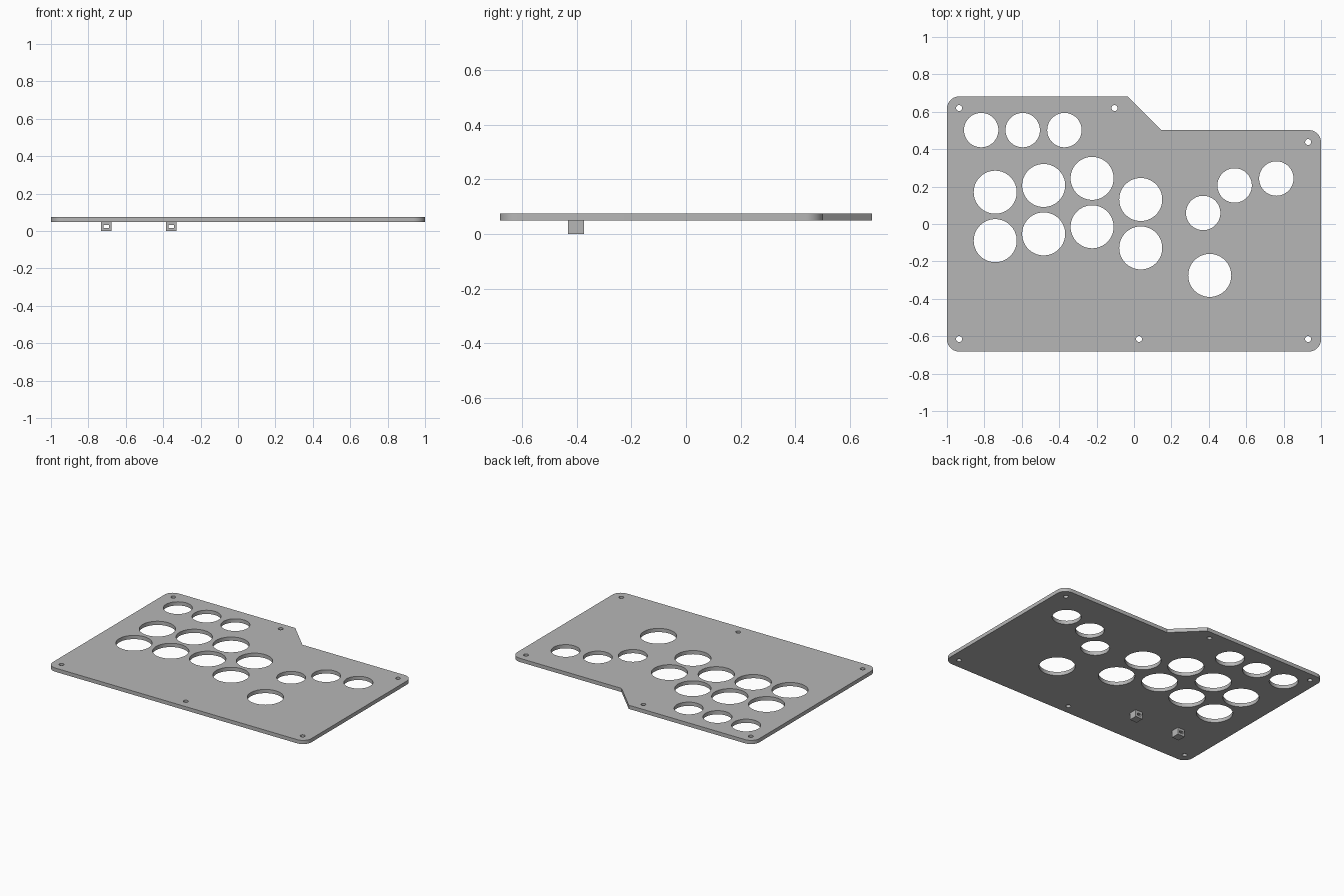
import bpy
import bmesh
from math import cos, sin, pi, radians
from mathutils import Matrix

if "Cube" in bpy.data.objects:
    bpy.data.objects.remove(bpy.data.objects["Cube"])

GREY = (0.47, 0.47, 0.47, 1.0)
grey = bpy.data.materials.new("plain grey")
grey.use_nodes = True
grey.diffuse_color = GREY
grey.node_tree.nodes["Principled BSDF"].inputs["Base Color"].default_value = GREY


def arc(x, y, r, start, end, steps):
    """Points along an arc, angles in degrees."""
    angles = [radians(start + (end - start) * i / steps) for i in range(steps + 1)]
    return [(x + r * cos(a), y + r * sin(a)) for a in angles]


def circle(x, y, r, sides):
    return arc(x, y, r, 0, 360, sides)[:-1]


def rectangle(x, y, w, h):
    return [(x + sx * w / 2, y + sy * h / 2)
            for sx, sy in ((-1, -1), (1, -1), (1, 1), (-1, 1))]


def cut_sheet(name, loops, thickness, matrix):
    """Extrude an outline (first loop) with holes (other loops) into a solid."""
    curve = bpy.data.curves.new(name + "_profile", "CURVE")
    curve.dimensions = "2D"
    curve.fill_mode = "BOTH"
    curve.extrude = thickness / 2
    for loop in loops:
        spline = curve.splines.new("POLY")
        spline.points.add(len(loop) - 1)
        for point, (x, y) in zip(spline.points, loop):
            point.co = (x, y, 0, 1)
        spline.use_cyclic_u = True
    helper = bpy.data.objects.new(name + "_profile", curve)
    bpy.context.collection.objects.link(helper)
    bpy.context.view_layer.update()
    evaluated = helper.evaluated_get(bpy.context.evaluated_depsgraph_get())
    mesh = bpy.data.meshes.new_from_object(evaluated)
    bpy.data.objects.remove(helper)

    bm = bmesh.new()
    bm.from_mesh(mesh)
    bmesh.ops.remove_doubles(bm, verts=bm.verts, dist=0.0002)
    bmesh.ops.recalc_face_normals(bm, faces=bm.faces)
    bmesh.ops.transform(bm, matrix=matrix, verts=bm.verts)
    bm.to_mesh(mesh)
    bm.free()
    mesh.name = name
    mesh.materials.clear()
    mesh.materials.append(grey)
    obj = bpy.data.objects.new(name, mesh)
    bpy.context.collection.objects.link(obj)
    bpy.ops.object.select_all(action="DESELECT")
    obj.select_set(True)
    bpy.context.view_layer.objects.active = obj
    bpy.ops.object.shade_smooth_by_angle(angle=radians(30))
    return obj


# Plate outline: rounded corners and a slanted step at the back
HALF_Y, STEP_Y, R = 0.682, 0.502, 0.065
outline = (arc(-1 + R, -HALF_Y + R, R, 180, 270, 10)
           + arc(1 - R, -HALF_Y + R, R, 270, 360, 10)
           + arc(1 - R, STEP_Y - R, R, 0, 90, 10)
           + [(0.147, STEP_Y), (-0.035, HALF_Y)]
           + arc(-1 + R, HALF_Y - R, R, 90, 180, 10))

# Large button holes: four columns of two, and one on its own
large = [(0.405, -0.275)]
for x, y in ((-0.742, 0.17), (-0.483, 0.206), (-0.224, 0.244), (0.036, 0.131)):
    large += [(x, y), (x, y - 0.259)]

# Small button holes: back row and right cluster
small = [(x, 0.502) for x in (-0.817, -0.595, -0.372)]
small += [(0.37, 0.059), (0.538, 0.206), (0.761, 0.243)]

# Screw holes along the edges
screws = [(x, -0.615) for x in (-0.935, 0.027, 0.931)]
screws += [(-0.935, 0.62), (-0.104, 0.62), (0.931, 0.438)]

holes = ([circle(x, y, 0.115, 64) for x, y in large]
         + [circle(x, y, 0.092, 64) for x, y in small]
         + [circle(x, y, 0.016, 24) for x, y in screws])
cut_sheet("top_plate", [outline] + holes, 0.026, Matrix.Translation((0, 0, 0.062)))

# Slotted cable lugs under the plate
for side, x in (("right", -0.705), ("inner", -0.356)):
    place = Matrix.Translation((x, -0.403, 0)) @ Matrix.Rotation(pi / 2, 4, "X")
    cut_sheet(side + "_cable_lug",
              [rectangle(0, 0.0247, 0.056, 0.0494), rectangle(0, 0.024, 0.03, 0.016)],
              0.058, place)
